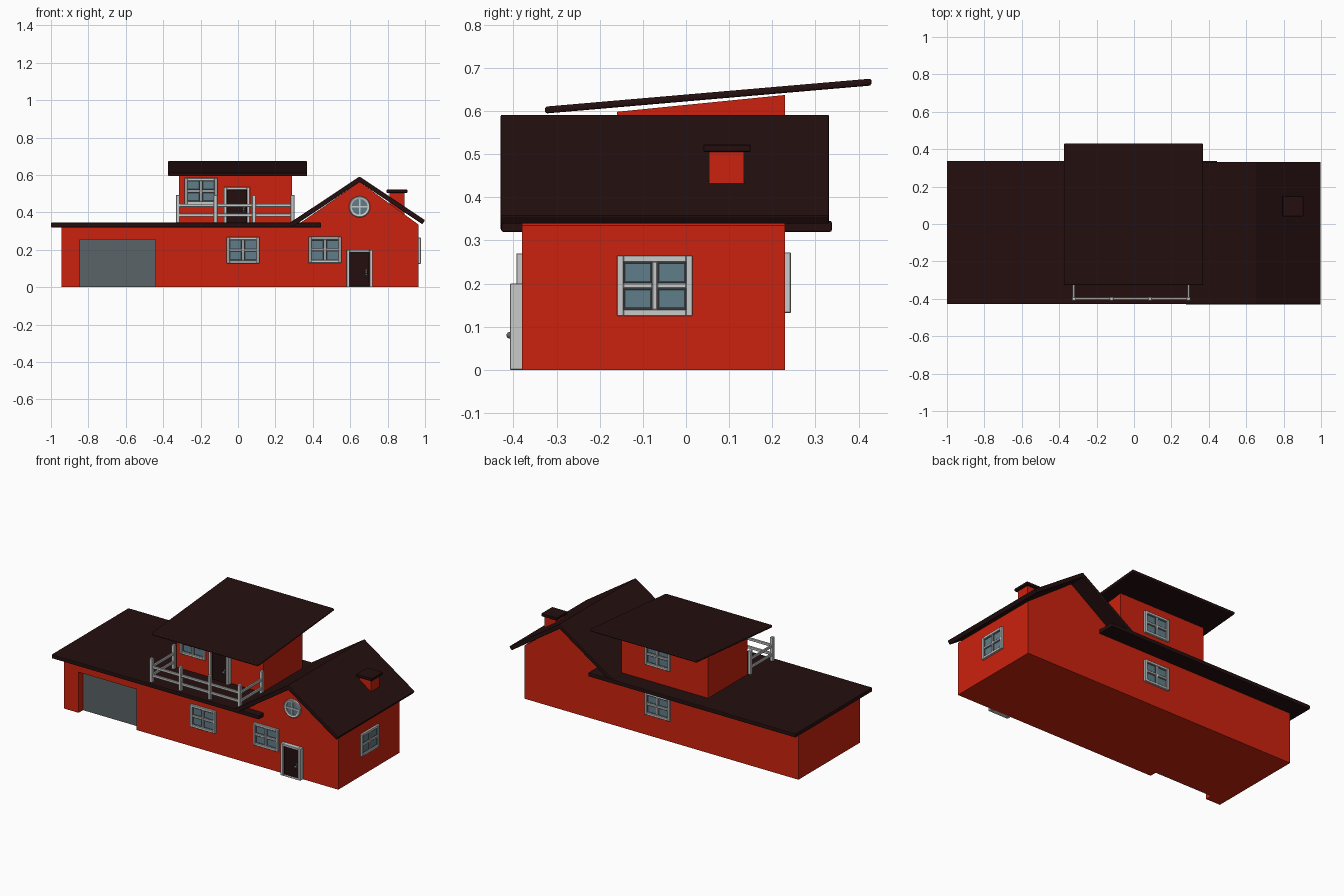
import bpy, bmesh, math
from mathutils import Matrix, Vector

if "Cube" in bpy.data.objects:
    bpy.data.objects.remove(bpy.data.objects["Cube"])


def material(name, rgb):
    m = bpy.data.materials.new(name)
    m.diffuse_color = (*rgb, 1)
    m.use_nodes = True
    m.node_tree.nodes["Principled BSDF"].inputs["Base Color"].default_value = m.diffuse_color
    return m


RED = material("red wall", (0.60, 0.016, 0.0045))
DARK = material("dark brown roof", (0.018, 0.0048, 0.0048))
FRAME = material("light grey trim", (0.58, 0.59, 0.59))
GLASS = material("blue grey glass", (0.115, 0.205, 0.25))
GARAGE = material("garage grey", (0.10, 0.125, 0.135))
METAL = material("dark metal", (0.12, 0.13, 0.14))


def finish(name, bm, mats, loc=(0, 0, 0), turn=0, bevel=0, segments=1):
    bmesh.ops.recalc_face_normals(bm, faces=bm.faces)
    me = bpy.data.meshes.new(name)
    bm.to_mesh(me)
    bm.free()
    for m in mats:
        me.materials.append(m)
    ob = bpy.data.objects.new(name, me)
    ob.location = loc
    ob.rotation_euler.z = math.radians(turn)
    bpy.context.collection.objects.link(ob)
    if bevel:
        mod = ob.modifiers.new("soft edges", 'BEVEL')
        mod.width, mod.segments = bevel, segments
        mod.limit_method = 'ANGLE'
    return ob


def add_box(bm, x0, x1, y0, y1, z0, z1, mat=0):
    mtx = Matrix.Translation(((x0 + x1) / 2, (y0 + y1) / 2, (z0 + z1) / 2))
    mtx = mtx @ Matrix.Diagonal((x1 - x0, y1 - y0, z1 - z0, 1))
    verts = bmesh.ops.create_cube(bm, size=1, matrix=mtx)["verts"]
    for f in {f for v in verts for f in v.link_faces}:
        f.material_index = mat


def box(name, mat, *dims, **kw):
    bm = bmesh.new()
    add_box(bm, *dims)
    return finish(name, bm, [mat], **kw)


def prism(name, mat, profile, t0, t1, axis='y', **kw):
    """Extrude an (a, z) outline along x or y."""
    bm = bmesh.new()
    place = (lambda a, z, t: (a, t, z)) if axis == 'y' else (lambda a, z, t: (t, a, z))
    face = bm.faces.new([bm.verts.new(place(a, z, t0)) for a, z in profile])
    ext = bmesh.ops.extrude_face_region(bm, geom=[face])["geom"]
    step = Vector(place(0, 0, t1 - t0))
    bmesh.ops.translate(bm, vec=step, verts=[g for g in ext if isinstance(g, bmesh.types.BMVert)])
    return finish(name, bm, [mat], **kw)


# Main walls with gable, and the garage opening cut out
walls = prism("house_walls", RED, [(-0.945, 0), (0.965, 0), (0.965, 0.335), (0.65, 0.563),
                                   (0.32, 0.335), (-0.945, 0.335)], -0.38, 0.23)
cutter = box("garage_cutter", RED, -0.845, -0.44, -0.5, -0.33, -0.1, 0.256)
cutter.hide_render = True
cutter.hide_viewport = True
cutter.display_type = 'WIRE'
cut = walls.modifiers.new("garage opening", 'BOOLEAN')
cut.object, cut.operation, cut.solver = cutter, 'DIFFERENCE', 'EXACT'
box("garage_door", GARAGE, -0.845, -0.44, -0.336, -0.328, 0, 0.256)

# Upper storey with a sloping top
prism("upper_walls", RED, [(-0.16, 0.335), (0.23, 0.335), (0.23, 0.637), (-0.16, 0.598)],
      -0.315, 0.29, 'x')

# Roofs
box("flat_roof", DARK, -1, 0.445, -0.428, 0.338, 0.32, 0.345, bevel=0.004, segments=2)
prism("gable_roof", DARK, [(1.0, 0.358), (0.65, 0.592), (0.275, 0.343), (0.29, 0.322),
                           (0.65, 0.562), (0.985, 0.337)], -0.43, 0.332, bevel=0.004, segments=2)
prism("upper_roof", DARK, [(-0.327, 0.594), (0.43, 0.659), (0.43, 0.675), (-0.327, 0.61)],
      -0.375, 0.37, 'x', bevel=0.006, segments=3)

# Chimney
box("chimney", RED, 0.81, 0.89, 0.053, 0.135, 0.38, 0.507)
box("chimney_cap", DARK, 0.795, 0.905, 0.04, 0.15, 0.505, 0.522, bevel=0.002)


def window(name, loc, turn=0):
    """Four-pane window facing -y before turning."""
    bm = bmesh.new()
    w, h, b, m = 0.0875, 0.07, 0.015, 0.006
    for s in (-1, 1):
        x = sorted((s * w, s * (w - b)))
        z = sorted((s * h, s * (h - b)))
        add_box(bm, *x, -0.013, 0.003, -h, h)
        add_box(bm, b - w, w - b, -0.013, 0.003, *z)
    add_box(bm, -m, m, -0.011, 0.003, b - h, h - b)
    for s in (-1, 1):
        x = sorted((s * m, s * (w - b)))
        add_box(bm, *x, -0.011, 0.003, -m, m)
        # thin sash lines around each pane
        for t in (-1, 1):
            z = sorted((t * m, t * (h - b)))
            for e in (0, 1):
                xe = x[e] + (0.004 if e == 0 else -0.004)
                ze = z[e] + (0.004 if e == 0 else -0.004)
                add_box(bm, *sorted((x[e], xe)), -0.007, 0.003, *z, 2)
                add_box(bm, *x, -0.007, 0.003, *sorted((z[e], ze)), 2)
    add_box(bm, b - w, w - b, -0.004, 0.002, b - h, h - b, 1)
    finish(name, bm, [FRAME, GLASS, METAL], loc, turn, bevel=0.0015)


window("front_window_middle", (0.027, -0.38, 0.198))
window("front_window_right", (0.465, -0.38, 0.2))
window("upper_front_window", (-0.198, -0.16, 0.514))
window("side_window", (0.965, -0.0725, 0.195), 90)
window("back_window", (0.033, 0.23, 0.202), 180)
window("upper_back_window", (0.033, 0.23, 0.516), 180)

# Round gable window: spun ring, glass disc and cross bars
bm = bmesh.new()
ring = [bm.verts.new((r, y, 0)) for r, y in ((0.042, 0.002), (0.057, 0.002), (0.057, -0.011),
                                             (0.053, -0.014), (0.042, -0.011))]
edges = [bm.edges.new((ring[i], ring[(i + 1) % 5])) for i in range(5)]
bmesh.ops.spin(bm, geom=ring + edges, cent=(0, 0, 0), axis=(0, 1, 0), angle=math.tau,
               steps=32, use_merge=True)
bmesh.ops.remove_doubles(bm, verts=bm.verts, dist=1e-5)
add_box(bm, -0.004, 0.004, -0.01, 0.002, -0.044, 0.044)
add_box(bm, -0.044, 0.044, -0.01, 0.002, -0.004, 0.004)
finish("round_window_frame", bm, [FRAME], (0.65, -0.38, 0.43))
bm = bmesh.new()
bmesh.ops.create_cone(bm, cap_ends=True, segments=32, radius1=0.044, radius2=0.044, depth=0.006,
                      matrix=Matrix.Translation((0, -0.002, 0)) @ Matrix.Rotation(math.pi / 2, 4, 'X'))
finish("round_window_glass", bm, [GLASS], (0.65, -0.38, 0.43))


def door(name, loc):
    """Framed door with sill, handle plate and knob."""
    bm = bmesh.new()
    for s in (-1, 1):
        add_box(bm, *sorted((s * 0.07, s * 0.053)), -0.028, 0.003, 0, 0.2)
    add_box(bm, -0.053, 0.053, -0.028, 0.003, 0.186, 0.2)
    add_box(bm, -0.053, 0.053, -0.028, 0.003, 0, 0.004)
    add_box(bm, -0.053, 0.053, -0.014, 0.002, 0.004, 0.186, 1)
    add_box(bm, 0.031, 0.041, -0.017, -0.012, 0.065, 0.095, 2)
    add_box(bm, 0.034, 0.038, -0.03, -0.015, 0.078, 0.082, 2)
    finish(name, bm, [FRAME, DARK, METAL], loc, bevel=0.0015)
    bm = bmesh.new()
    bmesh.ops.create_uvsphere(bm, u_segments=12, v_segments=8, radius=0.008)
    for f in bm.faces:
        f.smooth = True
    finish(name + "_knob", bm, [METAL], (loc[0] + 0.036, loc[1] - 0.028, loc[2] + 0.08))


door("front_door", (0.65, -0.38, 0))
door("balcony_door", (-0.006, -0.16, 0.335))

# Balcony railing: posts and two rows of rails on three sides
bm = bmesh.new()
L, R, F, B = -0.322, 0.292, -0.4, -0.18
for x, y in ((L, F), (-0.12, F), (0.085, F), (R, F), (L, B), (R, B)):
    add_box(bm, x - 0.01, x + 0.01, y - 0.01, y + 0.01, 0.34, 0.493)
for z in (0.385, 0.438):
    add_box(bm, L, R, F - 0.006, F + 0.006, z - 0.008, z + 0.008)
    for x in (L, R):
        add_box(bm, x - 0.006, x + 0.006, F, B, z - 0.008, z + 0.008)
finish("balcony_railing", bm, [FRAME], bevel=0.002)
